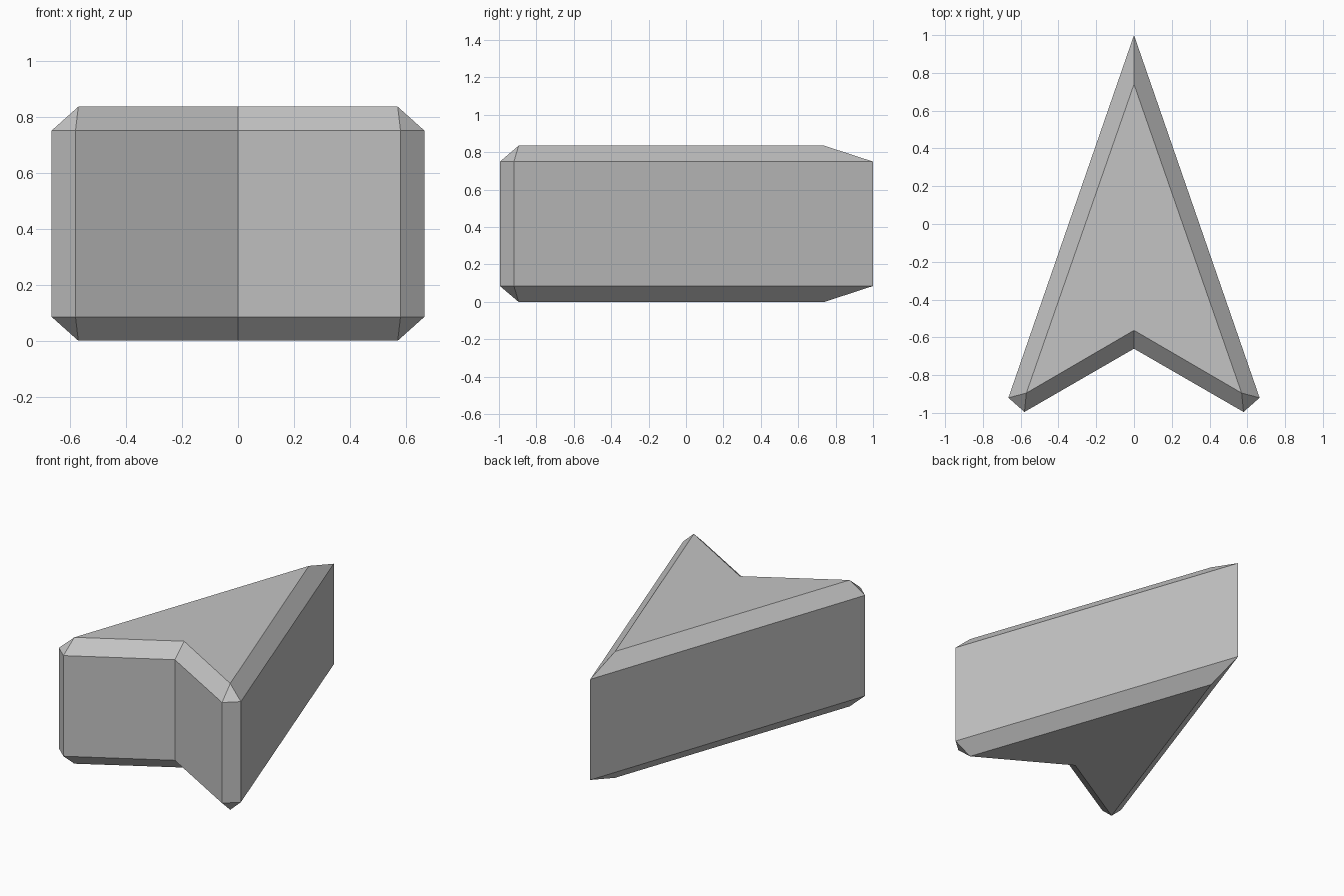
import bpy, bmesh

cube = bpy.data.objects.get("Cube")
if cube:
    bpy.data.objects.remove(cube, do_unlink=True)

# Single grey material
grey = bpy.data.materials.new("plain_grey")
grey.use_nodes = True
colour = (0.55, 0.55, 0.55, 1)
grey.diffuse_color = colour
grey.node_tree.nodes["Principled BSDF"].inputs["Base Color"].default_value = colour


def mirrored(tip, wing, heel, notch):
    """Closed arrowhead outline from its left half."""
    flip = [(-x, y) for x, y in (heel, wing)]
    return [tip, wing, heel, notch] + flip


# Wide body outline, and the smaller outline of the bevelled caps
body = mirrored((0, 1), (0.665, -0.92), (0.58, -0.995), (0, -0.66))
cap = mirrored((0, 0.74), (0.57, -0.895), (0.57, -0.895), (0, -0.563))
layers = [(cap, 0), (body, 0.085), (body, 0.75), (cap, 0.835)]

# Skin the layers into a solid; the cap's doubled corners merge to points
bm = bmesh.new()
rings = [[bm.verts.new((x, y, z)) for x, y in outline] for outline, z in layers]
for low, high in zip(rings, rings[1:]):
    for i in range(len(low)):
        j = (i + 1) % len(low)
        bm.faces.new((low[i], low[j], high[j], high[i]))
bm.faces.new(rings[0])
bm.faces.new(rings[-1])
bmesh.ops.remove_doubles(bm, verts=bm.verts[:], dist=0.001)
bmesh.ops.recalc_face_normals(bm, faces=bm.faces[:])

mesh = bpy.data.meshes.new("arrowhead")
bm.to_mesh(mesh)
bm.free()
mesh.materials.append(grey)
arrowhead = bpy.data.objects.new("arrowhead", mesh)
bpy.context.collection.objects.link(arrowhead)
